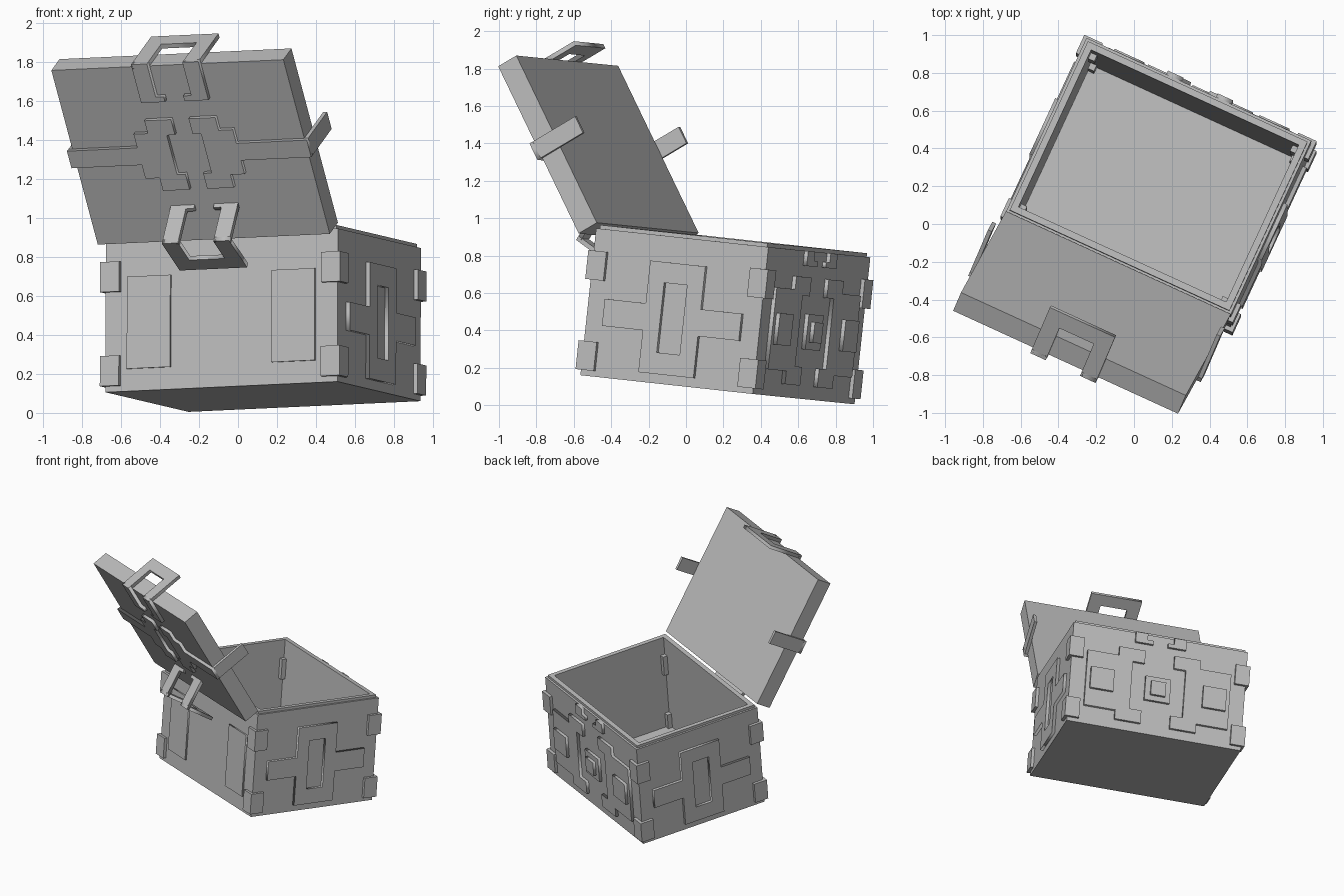
import bpy, bmesh, math
from mathutils import Matrix, Vector

if "Cube" in bpy.data.objects:
    bpy.data.objects.remove(bpy.data.objects["Cube"])

GREY = (0.5, 0.5, 0.5, 1)
mat = bpy.data.materials.new("stone_grey")
mat.use_nodes = True
mat.diffuse_color = GREY
mat.node_tree.nodes["Principled BSDF"].inputs["Base Color"].default_value = GREY

HX, HY, HZ = 0.655, 0.51, 0.79     # body half length, half depth, height
LID_T = 0.12                       # lid thickness
THICK = 0.022                      # relief thickness


def axes(a, b, n, loc=(0, 0, 0)):
    """Frame from three axis vectors and an origin."""
    m = Matrix((a, b, n)).transposed().to_4x4()
    m.translation = loc
    return m


def turn(angle, axis):
    return Matrix.Rotation(math.radians(angle), 4, axis)


def finish(name, mesh, frame):
    mesh.materials.clear()
    mesh.materials.append(mat)
    mesh.transform(frame)
    ob = bpy.data.objects.new(name, mesh)
    bpy.context.scene.collection.objects.link(ob)
    return ob


def box(name, frame, lo, hi):
    lo, hi = Vector(lo), Vector(hi)
    bm = bmesh.new()
    bmesh.ops.create_cube(bm, size=1)
    for v in bm.verts:
        v.co = (lo + hi) / 2 + v.co * (hi - lo)
    mesh = bpy.data.meshes.new(name)
    bm.to_mesh(mesh)
    bm.free()
    return finish(name, mesh, frame)


def plate(name, frame, loops, thick=THICK):
    """Flat plate on the frame's xy plane; extra loops are holes."""
    cu = bpy.data.curves.new(name, 'CURVE')
    cu.dimensions = '2D'
    cu.fill_mode = 'BOTH'
    cu.extrude = abs(thick) / 2
    for pts in loops:
        sp = cu.splines.new('POLY')
        sp.points.add(len(pts) - 1)
        for p, (x, y) in zip(sp.points, pts):
            p.co = (x, y, 0, 1)
        sp.use_cyclic_u = True
    tmp = bpy.data.objects.new(name + "_curve", cu)
    mesh = bpy.data.meshes.new_from_object(tmp)
    bpy.data.objects.remove(tmp)
    bm = bmesh.new()
    bm.from_mesh(mesh)
    bmesh.ops.remove_doubles(bm, verts=bm.verts, dist=1e-5)
    bmesh.ops.recalc_face_normals(bm, faces=bm.faces)
    bm.to_mesh(mesh)
    bm.free()
    return finish(name, mesh, frame @ Matrix.Translation((0, 0, thick / 2)))


def rect(x0, x1, y0, y1):
    return [(x0, y0), (x1, y0), (x1, y1), (x0, y1)]


def flip(pts):
    return [(-x, y) for x, y in reversed(pts)]


# Tilted frame of the whole chest, and the opened lid's frame at the hinge edge
ax = Vector((0.909, -0.416, 0.042)).normalized()
ay = Vector((0.003, 0.107, 0.993)).cross(ax).normalized()
BODY = axes(ax, ay, ax.cross(ay), (0.128, 0.168, 0.083))
LID = BODY @ Matrix.Translation((0, -HY, HZ + 0.03)) @ turn(124.4, 'X')
FRONT = BODY @ axes((-1, 0, 0), (0, 0, 1), (0, 1, 0), (0, HY, 0))
REAR = BODY @ axes((1, 0, 0), (0, 0, 1), (0, -1, 0), (0, -HY, 0))
SIDES = {"left": BODY @ axes((0, 1, 0), (0, 0, 1), (1, 0, 0), (HX, 0, 0)),
         "right": BODY @ axes((0, -1, 0), (0, 0, 1), (-1, 0, 0), (-HX, 0, 0))}

# Hollow body with a stepped rim
bm = bmesh.new()
rings = []
for inset, z in [(0, 0), (0, HZ), (0.015, HZ), (0.015, HZ + 0.02), (0.05, HZ + 0.02), (0.05, 0.07)]:
    corners = rect(inset - HX, HX - inset, inset - HY, HY - inset)
    rings.append([bm.verts.new((x, y, z)) for x, y in corners])
for a, b in zip(rings, rings[1:]):
    for i in range(4):
        j = (i + 1) % 4
        bm.faces.new((a[i], a[j], b[j], b[i]))
bm.faces.new(rings[0][::-1])
bm.faces.new(rings[-1])
bmesh.ops.recalc_face_normals(bm, faces=bm.faces)
body_mesh = bpy.data.meshes.new("chest_body")
bm.to_mesh(body_mesh)
bm.free()
finish("chest_body", body_mesh, BODY)

# Corner guards
for sx in (-1, 1):
    for sy in (-1, 1):
        for z0 in (0.03, 0.515):
            x = sorted((sx * 0.57, sx * (HX + THICK)))
            y = sorted((sy * 0.425, sy * (HY + THICK)))
            box("corner_guard", BODY, (x[0], y[0], z0), (x[1], y[1], z0 + 0.155))

# Side crosses with a slot
half = [(0.163, 0.05), (0.163, 0.275), (0.405, 0.275), (0.405, 0.42), (0.163, 0.42), (0.163, 0.65)]
cross = half + flip(half)
for side, frame in SIDES.items():
    plate(side + "_cross", frame, [cross, rect(-0.068, 0.068, 0.165, 0.54)])

# Rear panels
for name, s in (("left", 1), ("right", -1)):
    panel = rect(0.285, 0.53, 0.115, 0.59)
    plate(name + "_rear_panel", REAR, [panel if s > 0 else flip(panel)], 0.012)

# Front relief: stepped panels, studs and lock feet
lower = [(0.54, 0.14), (0.305, 0.14), (0.305, 0.07), (0.11, 0.07), (0.11, 0.17), (0.2, 0.17)]
panel = lower + [(x, 0.72 - z) for x, z in reversed(lower)]
foot = [(0.19, HZ), (0.1, HZ), (0.1, 0.74), (0.055, 0.74), (0.055, 0.71), (0.19, 0.71)]
stud = rect(0.335, 0.51, 0.275, 0.445)
for name, fn in (("left", flip), ("right", list)):
    plate(name + "_front_panel", FRONT, [fn(panel)])
    plate(name + "_front_stud", FRONT, [fn(stud)], 2 * THICK)
    plate(name + "_lock_foot", FRONT, [fn(foot)])
plate("centre_boss", FRONT, [rect(-0.095, 0.095, 0.265, 0.455)])
plate("centre_stud", FRONT, [rect(-0.055, 0.055, 0.305, 0.415)], 2 * THICK)

# Lid slab
box("lid", LID, (-HX, 0, 0), (HX, 2 * HY, LID_T))

# Lid bands ending in a bracket, with side straps
LID_TOP = LID @ Matrix.Translation((0, HY, LID_T))
upper = [(0.097, 0), (0.097, 0.115), (0.05, 0.115), (0.05, 0.205), (0.2, 0.205),
         (0.2, 0.13), (0.28, 0.13), (0.28, 0.05), (HX + THICK, 0.05)]
band = upper[1:] + [(x, -y) for x, y in reversed(upper[1:])]
for name, s, fn in (("left", 1, list), ("right", -1, flip)):
    plate(name + "_lid_band", LID_TOP, [fn(band)])
    x = sorted((s * HX, s * (HX + THICK)))
    box(name + "_lid_strap", LID, (x[0], HY - 0.05, -0.16), (x[1], HY + 0.05, LID_T))


def clasp(name, frame, leg, drop):
    """Two footed legs on top and a U plate hanging from the outer corner."""
    side = [(0.19, 0), (0.19, leg), (0.055, leg), (0.055, leg - 0.03), (0.1, leg - 0.03), (0.1, 0)]
    for part, fn in (("left", list), ("right", flip)):
        plate(f"{name}_{part}_leg", frame, [fn(side)], -0.025)
    loop = [(0.1, 0), (0.1, 0.09 - drop)]
    outer = [(-0.19, 0), (-0.19, -drop), (0.19, -drop), (0.19, 0)]
    plate(name + "_plate", frame @ axes((1, 0, 0), (0, 0, 1), (0, -1, 0)),
          [outer + loop + flip(loop)], -0.025)


clasp("front_clasp", LID @ Matrix.Translation((0, 2 * HY + 0.025, LID_T + 0.025)) @ turn(180, 'Z'), 0.225, 0.3)
clasp("rear_hinge", BODY @ Matrix.Translation((0, -0.834, 0.715)) @ turn(62.2, 'X'), 0.24, 0.25)
